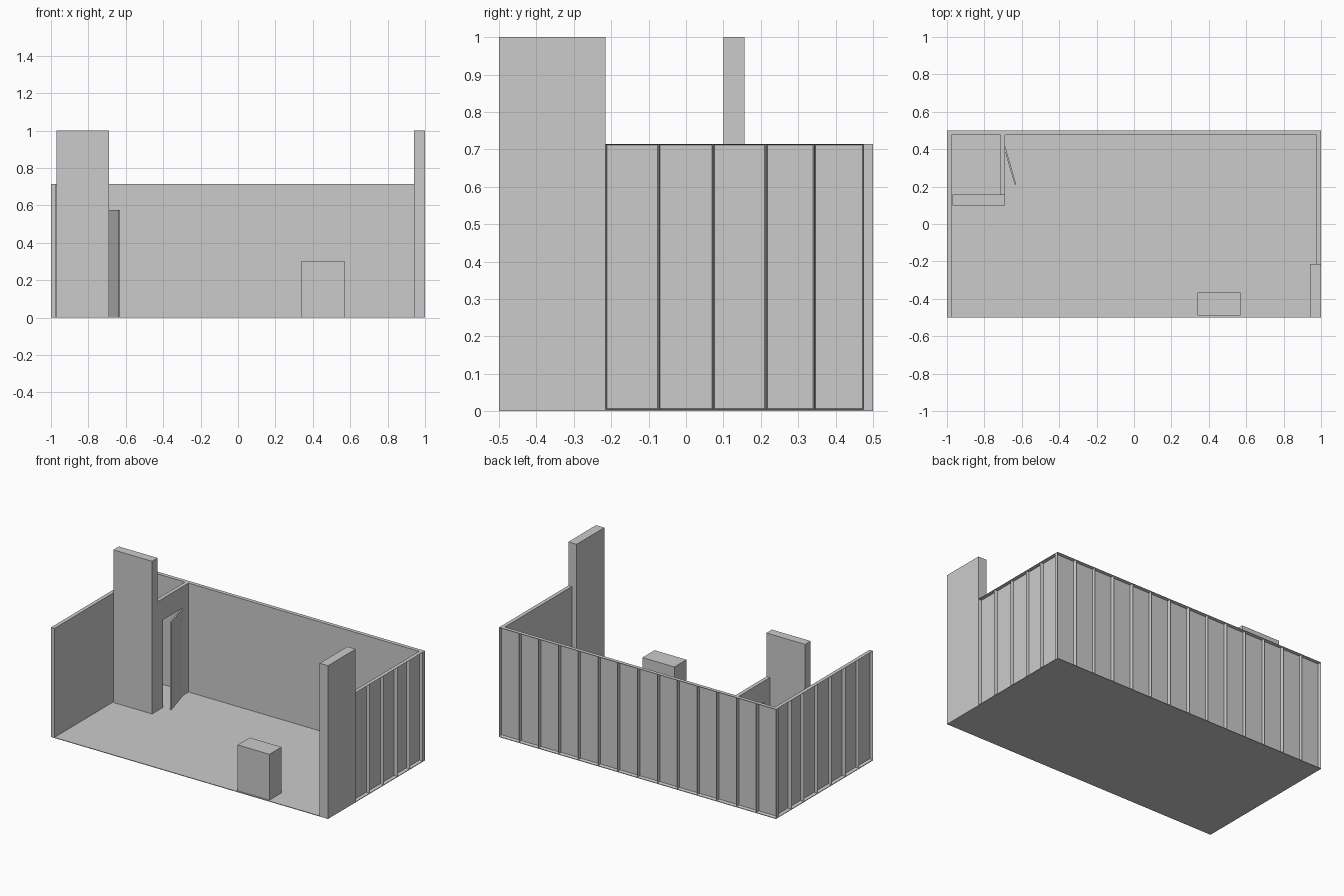
import bpy, bmesh
from mathutils import Vector

if "Cube" in bpy.data.objects:
    bpy.data.objects.remove(bpy.data.objects["Cube"])

FLOOR = 0.004
WALL_H = 0.715


def finish(bm, name):
    bmesh.ops.recalc_face_normals(bm, faces=bm.faces)
    mesh = bpy.data.meshes.new(name)
    bm.to_mesh(mesh)
    bm.free()
    obj = bpy.data.objects.new(name, mesh)
    bpy.context.collection.objects.link(obj)
    return obj


def add_box(bm, lo, hi):
    lo, hi = Vector(lo), Vector(hi)
    verts = bmesh.ops.create_cube(bm, size=1)["verts"]
    for v in verts:
        v.co = (lo + hi) / 2 + v.co * (hi - lo)
    return list({f for v in verts for f in v.link_faces})


def box(name, lo, hi):
    bm = bmesh.new()
    add_box(bm, lo, hi)
    return finish(bm, name)


def extrude_profile(name, points, offset):
    bm = bmesh.new()
    face = bm.faces.new([bm.verts.new(p) for p in points])
    new = bmesh.ops.extrude_face_region(bm, geom=[face], use_keep_orig=True)["geom"]
    bmesh.ops.translate(bm, vec=offset, verts=[g for g in new if isinstance(g, bmesh.types.BMVert)])
    return finish(bm, name)


def panel_wall(name, edges, axis, lo, hi, outward, rim=0.005, depth=0.021):
    """Row of tray-shaped panels along one axis, open towards the outside."""
    bm = bmesh.new()
    out = Vector(outward)
    for a, b in zip(edges, edges[1:]):
        p, q = list(lo), list(hi)
        p[axis], q[axis] = a, b
        faces = add_box(bm, p, q)
        bm.normal_update()
        back = max(faces, key=lambda f: f.normal.dot(out))
        bmesh.ops.inset_region(bm, faces=[back], thickness=rim)
        bmesh.ops.translate(bm, vec=-out * depth, verts=back.verts)
    return finish(bm, name)


# Floor
box("floor", (-1, -0.5, 0), (1, 0.5, FLOOR))

# Panelled outer walls
panel_wall("back_wall", [-1 + i / 7 for i in range(15)], 0,
           (0, 0.475, FLOOR), (0, 0.5, WALL_H), (0, 1, 0))
side_edges = [-0.5, -0.357, -0.215, -0.0725, 0.0725, 0.214, 0.343, 0.475]
panel_wall("left_wall", side_edges, 1,
           (-1, 0, FLOOR), (-0.975, 0, WALL_H), (-1, 0, 0))
panel_wall("right_wall", side_edges[2:], 1,
           (0.975, 0, FLOOR), (1, 0, WALL_H), (1, 0, 0))

# Tall towers
box("right_tower", (0.94, -0.5, FLOOR), (1, -0.215, 1))
box("left_tower", (-0.97, 0.10, FLOOR), (-0.69, 0.157, 1))

# Storage room wall with doorway
x, y0, y1, d0, d1, top = -0.715, 0.157, 0.475, 0.21, 0.42, 0.575
extrude_profile("storage_wall", [
    (x, y0, FLOOR), (x, d0, FLOOR), (x, d0, top), (x, d1, top),
    (x, d1, FLOOR), (x, y1, FLOOR), (x, y1, WALL_H), (x, y0, WALL_H)], (0.025, 0, 0))

# Door standing ajar
extrude_profile("door", [
    (-0.69, 0.42, FLOOR), (-0.69, 0.388, FLOOR), (-0.638, 0.21, FLOOR), (-0.63, 0.213, FLOOR)],
    (0, 0, top - FLOOR))

# Counter
box("counter", (0.34, -0.49, FLOOR), (0.57, -0.365, 0.303))
